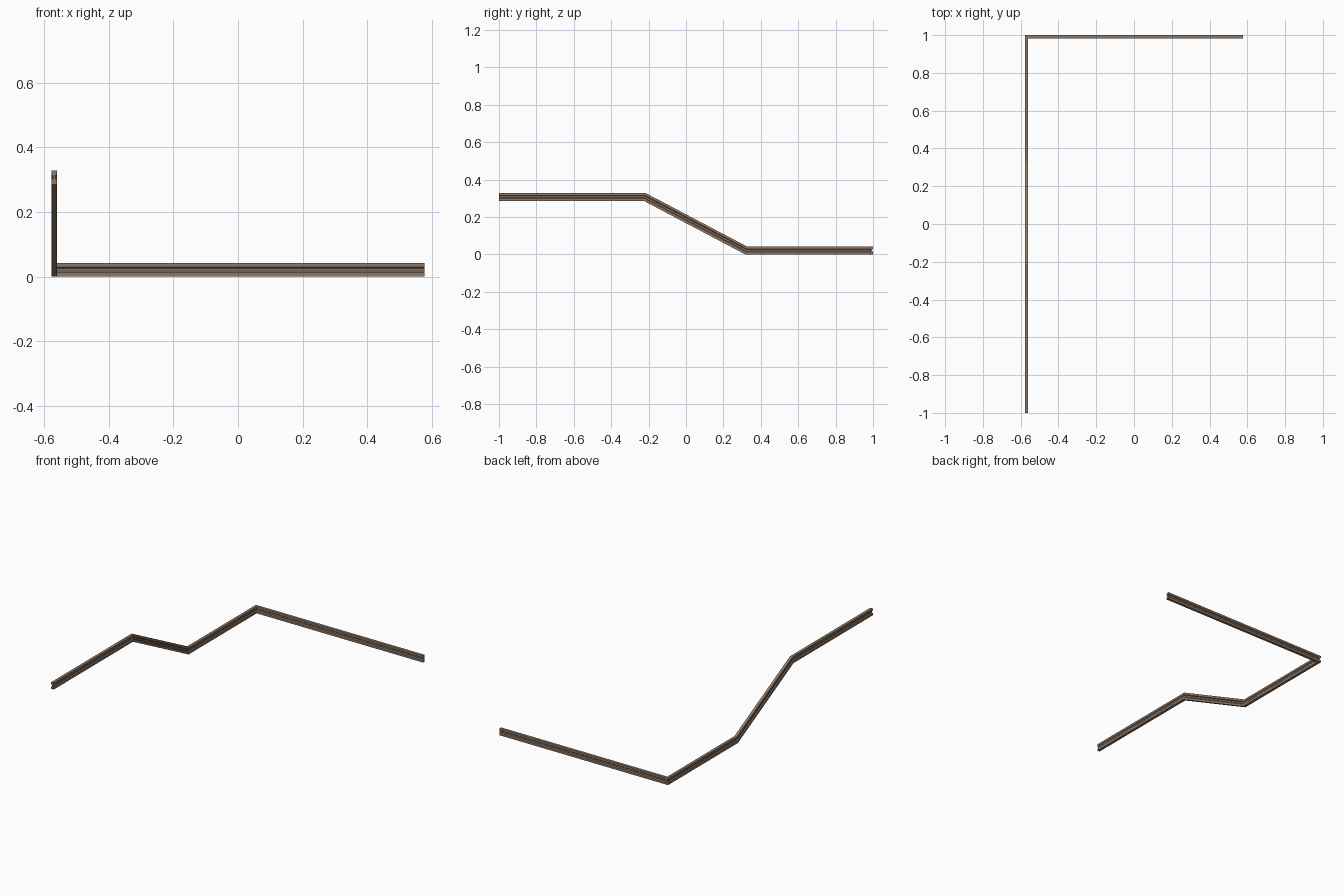
import bpy, bmesh
from mathutils import Vector

if "Cube" in bpy.data.objects:
    bpy.data.objects.remove(bpy.data.objects["Cube"])

wood = bpy.data.materials.new("brown_wood")
wood.diffuse_color = (0.27, 0.19, 0.135, 1)
wood.use_nodes = True
wood.node_tree.nodes["Principled BSDF"].inputs["Base Color"].default_value = wood.diffuse_color

# Half cross-section (sideways, up); mirrored for the other side: two flanges and a waist
half = [(0.0085, 0.0), (0.0085, 0.013), (0.004, 0.018), (0.004, 0.026), (0.0085, 0.030), (0.0085, 0.042)]
profile = [(u, v - 0.021) for u, v in half] + [(-u, v - 0.021) for u, v in reversed(half)]

# Path of the rail: level, sloping, level, then around the corner
X, Y = 0.569, 0.9915
path = [Vector(p) for p in ((-X, -1, 0.307), (-X, -0.22, 0.307), (-X, 0.323, 0.021),
                            (-X, Y, 0.021), (0.577, Y, 0.021))]

bm = bmesh.new()
rings = []
for i, p in enumerate(path):
    d0 = (p - path[i - 1]).normalized() if i else (path[1] - p).normalized()
    d1 = (path[i + 1] - p).normalized() if i < len(path) - 1 else d0
    n = (d0 + d1).normalized()
    side = d0.cross(Vector((0, 0, 1))).normalized()
    up = side.cross(d0)
    ring = []
    for u, v in profile:
        q = side * u + up * v
        q -= d0 * (q.dot(n) / d0.dot(n))      # slide onto the mitre plane
        ring.append(bm.verts.new(p + q))
    rings.append(ring)
m = len(profile)
for a, b in zip(rings, rings[1:]):
    for j in range(m):
        bm.faces.new((a[j], a[(j + 1) % m], b[(j + 1) % m], b[j]))
# End caps
bm.faces.new(rings[0])
bm.faces.new(rings[-1])
bmesh.ops.recalc_face_normals(bm, faces=bm.faces)
mesh = bpy.data.meshes.new("rail")
bm.to_mesh(mesh)
bm.free()
mesh.materials.append(wood)
bpy.context.collection.objects.link(bpy.data.objects.new("rail", mesh))
